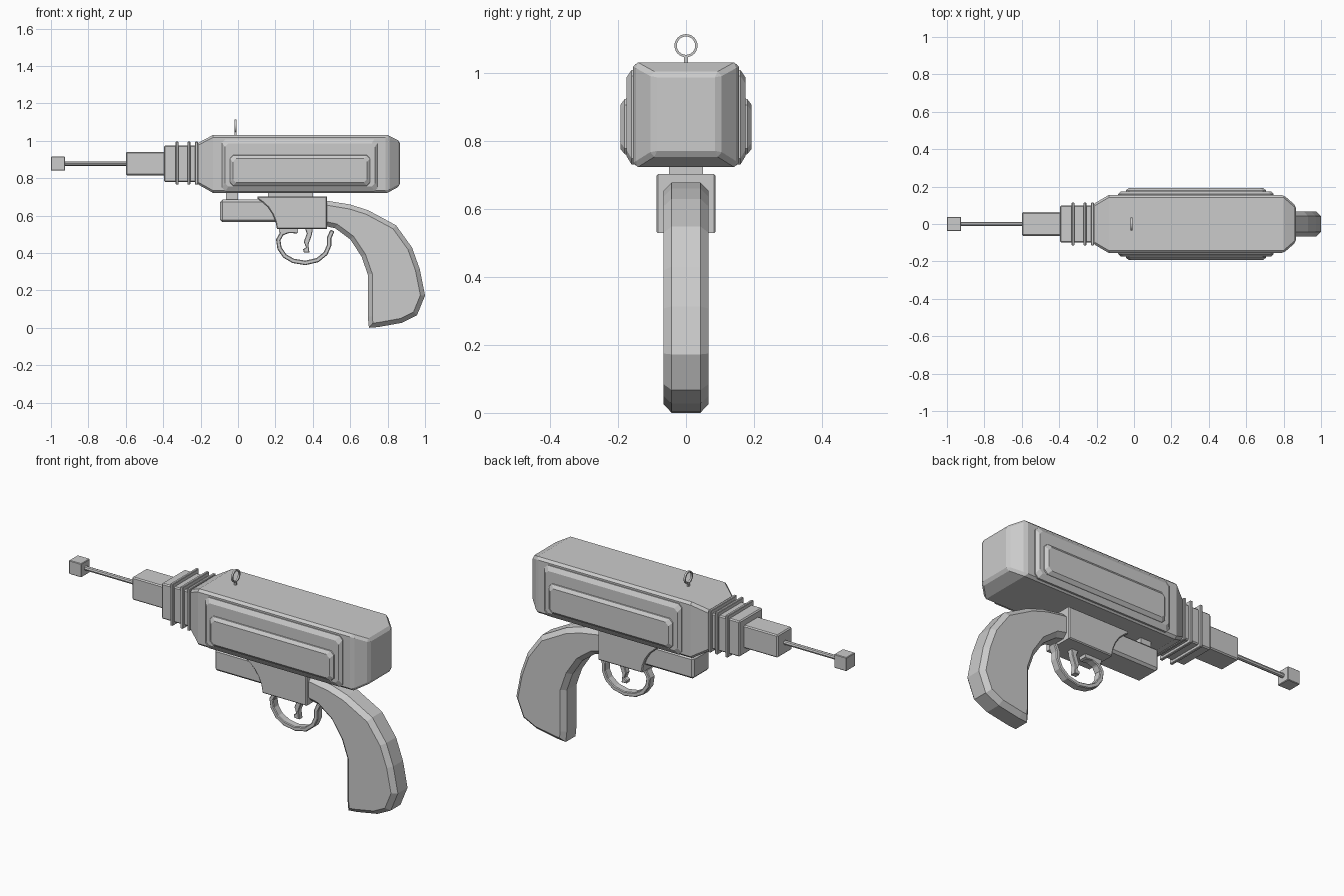
import bpy, bmesh, math
from mathutils import Vector

if "Cube" in bpy.data.objects:
    bpy.data.objects.remove(bpy.data.objects["Cube"])


def finish(name, bm, bevel=0.0, smooth=False):
    bmesh.ops.recalc_face_normals(bm, faces=bm.faces)
    me = bpy.data.meshes.new(name)
    bm.to_mesh(me)
    bm.free()
    ob = bpy.data.objects.new(name, me)
    bpy.context.collection.objects.link(ob)
    if bevel:
        m = ob.modifiers.new("bevel", 'BEVEL')
        m.width, m.segments, m.limit_method = bevel, 1, 'ANGLE'
        m.angle_limit = math.radians(40)
    if smooth:
        bpy.context.view_layer.objects.active = ob
        ob.select_set(True)
        bpy.ops.object.shade_smooth_by_angle(angle=math.radians(30))
        ob.select_set(False)
    return ob


def loft(name, rings, closed=False, **kw):
    bm = bmesh.new()
    vs = [[bm.verts.new(p) for p in r] for r in rings]
    n = len(vs[0])
    pairs = list(zip(vs, vs[1:])) + ([(vs[-1], vs[0])] if closed else [])
    for a, b in pairs:
        for i in range(n):
            bm.faces.new((a[i], a[(i + 1) % n], b[(i + 1) % n], b[i]))
    if not closed:
        bm.faces.new(vs[0])
        bm.faces.new(vs[-1])
    return finish(name, bm, **kw)


def rect(x, y, z0, z1):
    return [(x, -y, z0), (x, y, z0), (x, y, z1), (x, -y, z1)]


def block(name, x0, x1, y, z0, z1, bevel=0.0):
    return loft(name, [rect(x0, y, z0, z1), rect(x1, y, z0, z1)], bevel=bevel)


def panel_ring(x0, x1, z0, z1, y, c=0.018):
    return [(x, y, z) for x, z in [(x0 + c, z0), (x1 - c, z0), (x1, z0 + c), (x1, z1 - c),
                                   (x1 - c, z1), (x0 + c, z1), (x0, z1 - c), (x0, z0 + c)]]


def prism(name, pts, y, chamfer=0.0, smooth=False):
    # side profile extruded across y, with optional chamfered cap edges
    bm = bmesh.new()
    f = bm.faces.new([bm.verts.new((x, -y, z)) for x, z in pts])
    r = bmesh.ops.extrude_face_region(bm, geom=[f])
    bmesh.ops.translate(bm, verts=[v for v in r['geom'] if isinstance(v, bmesh.types.BMVert)],
                        vec=(0, 2 * y, 0))
    if chamfer:
        edges = [e for e in bm.edges if abs(e.verts[0].co.y - e.verts[1].co.y) < 1e-5]
        bmesh.ops.bevel(bm, geom=edges, offset=chamfer, segments=1, affect='EDGES',
                        clamp_overlap=True)
    return finish(name, bm, smooth=smooth)


# main body with tapered ends
loft("body", [rect(-0.22, 0.105, 0.77, 0.985), rect(-0.135, 0.155, 0.722, 1.03),
              rect(0.80, 0.155, 0.722, 1.03), rect(0.866, 0.097, 0.758, 0.998)], bevel=0.012)

# raised side panels
for side, label in ((-1, "front"), (1, "back")):
    loft(f"outer_panel_{label}", [panel_ring(-0.085, 0.747, 0.73, 1.008, side * 0.14),
                                  panel_ring(-0.085, 0.747, 0.73, 1.008, side * 0.160),
                                  panel_ring(-0.07, 0.732, 0.755, 0.985, side * 0.175)])
    loft(f"inner_panel_{label}", [panel_ring(-0.045, 0.708, 0.757, 0.925, side * 0.17),
                                  panel_ring(-0.043, 0.706, 0.76, 0.922, side * 0.180),
                                  panel_ring(-0.028, 0.690, 0.776, 0.905, side * 0.193)])

# neck, cooling fins and barrel
block("neck", -0.395, -0.20, 0.10, 0.78, 0.975, 0.006)
for i, x in enumerate((-0.325, -0.263, -0.222)):
    block(f"fin_{i}", x - 0.008, x + 0.008, 0.114, 0.765, 0.995, 0.003)
block("barrel", -0.60, -0.39, 0.063, 0.815, 0.94, 0.006)
block("muzzle_tip", -1.0, -0.925, 0.038, 0.84, 0.915, 0.003)
loft("muzzle_rod", [[(x, 0.012 * math.cos(a), 0.878 + 0.012 * math.sin(a))
                     for a in (k * math.pi / 4 for k in range(8))] for x in (-0.93, -0.59)],
     smooth=True)

# ring sight on top
sight = []
for k in range(24):
    a = k * math.tau / 24
    sight.append([(-0.014 + dx, r * math.cos(a), 1.079 + r * math.sin(a))
                  for dx, r in ((-0.005, 0.027), (0.005, 0.027), (0.005, 0.034), (-0.005, 0.034))])
loft("sight_ring", sight, closed=True, smooth=True)
block("sight_stem", -0.019, -0.009, 0.006, 1.02, 1.05)

# under-barrel tube and its supports
block("under_barrel", -0.095, 0.25, 0.073, 0.565, 0.685, 0.012)
block("front_support", -0.065, 0.0, 0.05, 0.67, 0.74)
block("rear_support", 0.16, 0.40, 0.05, 0.68, 0.74)

# trigger housing with scooped front edge
prism("trigger_housing", [(0.105, 0.702), (0.475, 0.702), (0.475, 0.528), (0.208, 0.528),
                          (0.200, 0.570), (0.185, 0.607), (0.160, 0.645), (0.130, 0.672),
                          (0.105, 0.69)], 0.087, 0.005)

# trigger guard: flat strip swept along a path
path = [Vector(p) for p in [(0.318, 0.515), (0.275, 0.520), (0.235, 0.505), (0.215, 0.470),
                            (0.222, 0.425), (0.250, 0.384), (0.295, 0.358), (0.360, 0.347),
                            (0.425, 0.362), (0.468, 0.397), (0.487, 0.440), (0.487, 0.480),
                            (0.505, 0.520)]]
guard = []
for i, p in enumerate(path):
    t = (path[min(i + 1, len(path) - 1)] - path[max(i - 1, 0)]).normalized()
    n = Vector((-t.y, t.x)) * 0.012
    guard.append([(p.x + s * n.x, y, p.y + s * n.y)
                  for s, y in ((-1, -0.022), (1, -0.022), (1, 0.022), (-1, 0.022))])
loft("trigger_guard", guard, bevel=0.004)
block("guard_mount", 0.22, 0.32, 0.022, 0.51, 0.535)

# trigger
prism("trigger", [(0.355, 0.54), (0.400, 0.54), (0.396, 0.50), (0.376, 0.445), (0.382, 0.402),
                  (0.352, 0.403), (0.348, 0.42), (0.364, 0.43), (0.352, 0.46), (0.368, 0.505)],
      0.016, 0.003)

# curved grip
prism("grip", [(0.44, 0.678), (0.49, 0.677), (0.60, 0.659), (0.695, 0.629), (0.845, 0.548),
               (0.93, 0.430), (0.972, 0.313), (1.0, 0.172), (0.957, 0.067), (0.877, 0.027),
               (0.75, 0.004), (0.70, 0.0), (0.694, 0.06), (0.694, 0.285), (0.66, 0.382),
               (0.60, 0.473), (0.52, 0.532), (0.44, 0.55)], 0.066, 0.024)
